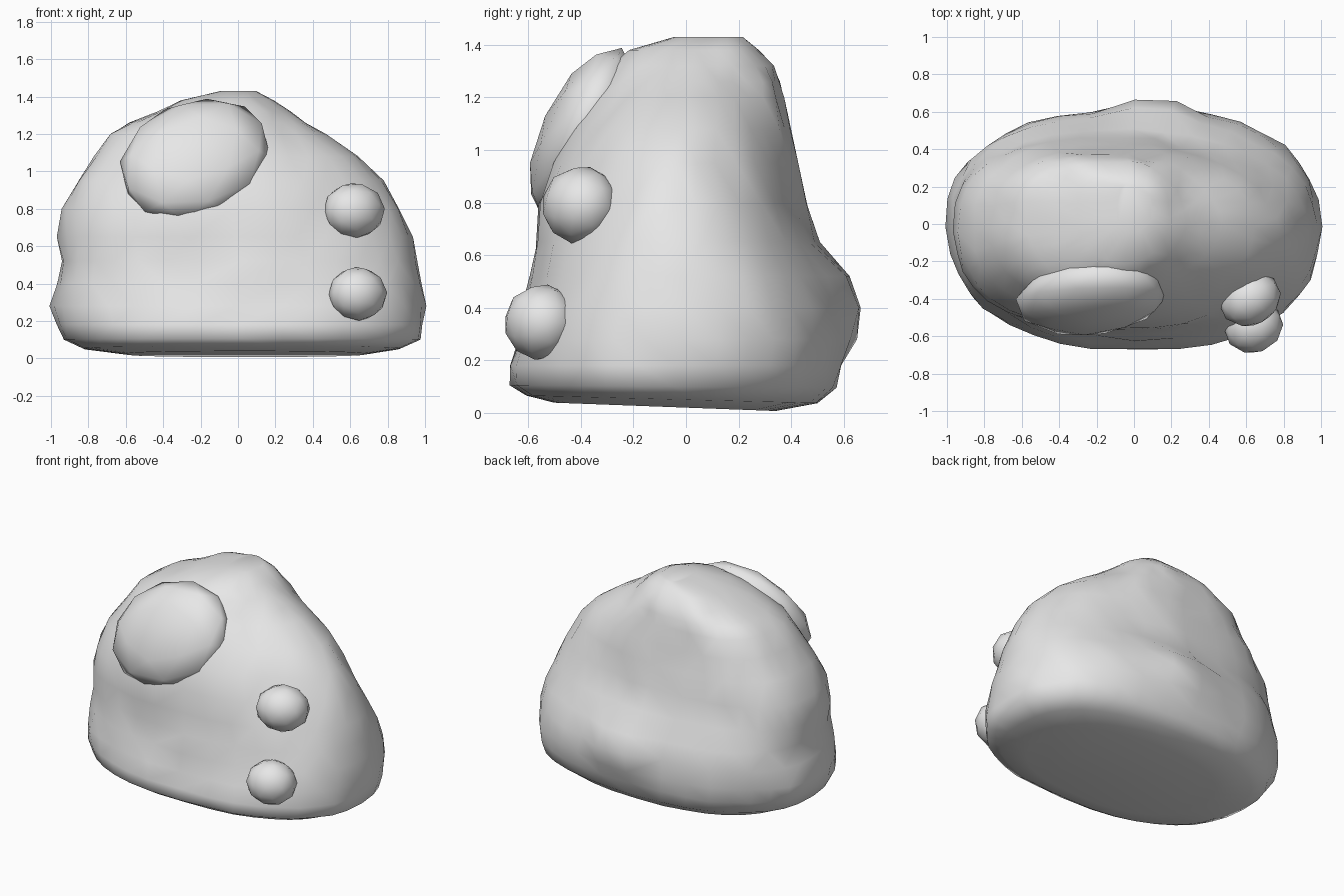
import bpy, bmesh, math
from mathutils import Vector, Matrix, noise

cube = bpy.data.objects.get("Cube")
if cube:
    bpy.data.objects.remove(cube, do_unlink=True)

# Single stone colour
stone = bpy.data.materials.new("pale grey stone")
stone.use_nodes = True
grey = (0.8, 0.8, 0.8, 1)
stone.diffuse_color = grey
stone.node_tree.nodes["Principled BSDF"].inputs["Base Color"].default_value = grey


def finish(name, bm):
    bmesh.ops.recalc_face_normals(bm, faces=bm.faces)
    for face in bm.faces:
        face.smooth = True
    mesh = bpy.data.meshes.new(name)
    bm.to_mesh(mesh)
    bm.free()
    mesh.materials.append(stone)
    obj = bpy.data.objects.new(name, mesh)
    bpy.context.collection.objects.link(obj)
    return obj


def signed_power(value, power):
    return math.copysign(abs(value) ** power, value)


# Boulder sections: height, left edge, right edge, front edge, back edge
SECTIONS = [
    (0.02, -.60, .68, -.50, .34),
    (0.05, -.83, .87, -.61, .50),
    (0.10, -.93, .97, -.67, .57),
    (0.18, -.97, .99, -.67, .60),
    (0.28, -1.0, 1.0, -.64, .61),
    (0.40, -.97, .98, -.61, .60),
    (0.52, -.95, .96, -.59, .57),
    (0.65, -.96, .93, -.57, .50),
    (0.80, -.93, .86, -.55, .46),
    (0.95, -.86, .77, -.50, .43),
    (1.08, -.77, .65, -.44, .40),
    (1.20, -.69, .46, -.37, .38),
    (1.26, -.58, .36, -.33, .36),
    (1.32, -.43, .28, -.29, .34),
    (1.38, -.30, .20, -.22, .29),
    (1.43, -.09, .09, -.05, .22),
]
SEGMENTS = 36


def corner_power(c, s, z):
    """Lower is squarer: the upper left tapers, the upper right back is full."""
    upper = min(1, max(0, (z - 0.35) / 0.5))
    if c > 0:
        return 0.83 + 0.24 * upper
    return 0.83 - 0.13 * upper if s > 0 else 0.83


def make_boulder():
    bm = bmesh.new()
    rings = []
    for z, x0, x1, y0, y1 in SECTIONS:
        ring = []
        for i in range(SEGMENTS):
            angle = math.tau * i / SEGMENTS
            c, s = math.cos(angle), math.sin(angle)
            power = corner_power(c, s, z)
            u, v = signed_power(c, power), signed_power(s, power)
            p = Vector(((x0 + x1 + u * (x1 - x0)) / 2, (y0 + y1 + v * (y1 - y0)) / 2, z))
            # Uneven, weathered surface
            rough = 0.018 * noise.noise(p * 3.1) + 0.02 * noise.noise(p * 9)
            outward = Vector((u, v, 0)).normalized()
            p += outward * rough * min(1, z * 6)
            # Underside tips slightly down towards the back
            p.z -= 0.045 * p.y * max(0, 1 - z / 0.12)
            # Jutting knob low on the back
            gap = (p - Vector((0.1, 0.6, 0.42))).length
            p.y += 0.11 * max(0, 1 - gap / 0.25)
            ring.append(bm.verts.new(p))
        rings.append(ring)
    for low, high in zip(rings, rings[1:]):
        for i in range(SEGMENTS):
            j = (i + 1) % SEGMENTS
            bm.faces.new((low[i], low[j], high[j], high[i]))
    bm.faces.new(rings[0])
    bm.faces.new(rings[-1])
    bmesh.ops.triangulate(bm, faces=[f for f in bm.faces if len(f.verts) == 4])
    return finish("boulder", bm)


def make_lump(name, centre, radii, axes):
    """Rounded stone whose local axes are the columns of axes."""
    bm = bmesh.new()
    bmesh.ops.create_icosphere(bm, subdivisions=2, radius=1)
    place = Matrix.Translation(centre) @ axes.to_4x4() @ Matrix.Diagonal((*radii, 1))
    bmesh.ops.transform(bm, matrix=place, verts=bm.verts)
    return finish(name, bm)


def turn(axis, degrees):
    return Matrix.Rotation(math.radians(degrees), 3, axis)


make_boulder()

# Large lump lying on the sloping upper front
make_lump("upper_lump", (-.23, -.395, 1.065), (.425, .155, .335), turn("X", -25) @ turn("Y", -28))

# Two small lumps one above the other at the left front
make_lump("middle_lump", (.62, -.4, .79), (.17, .145, .15), turn("Z", 25) @ turn("X", -15))
make_lump("lower_lump", (.64, -.55, .345), (.16, .14, .145), turn("Z", 20) @ turn("X", -10))
